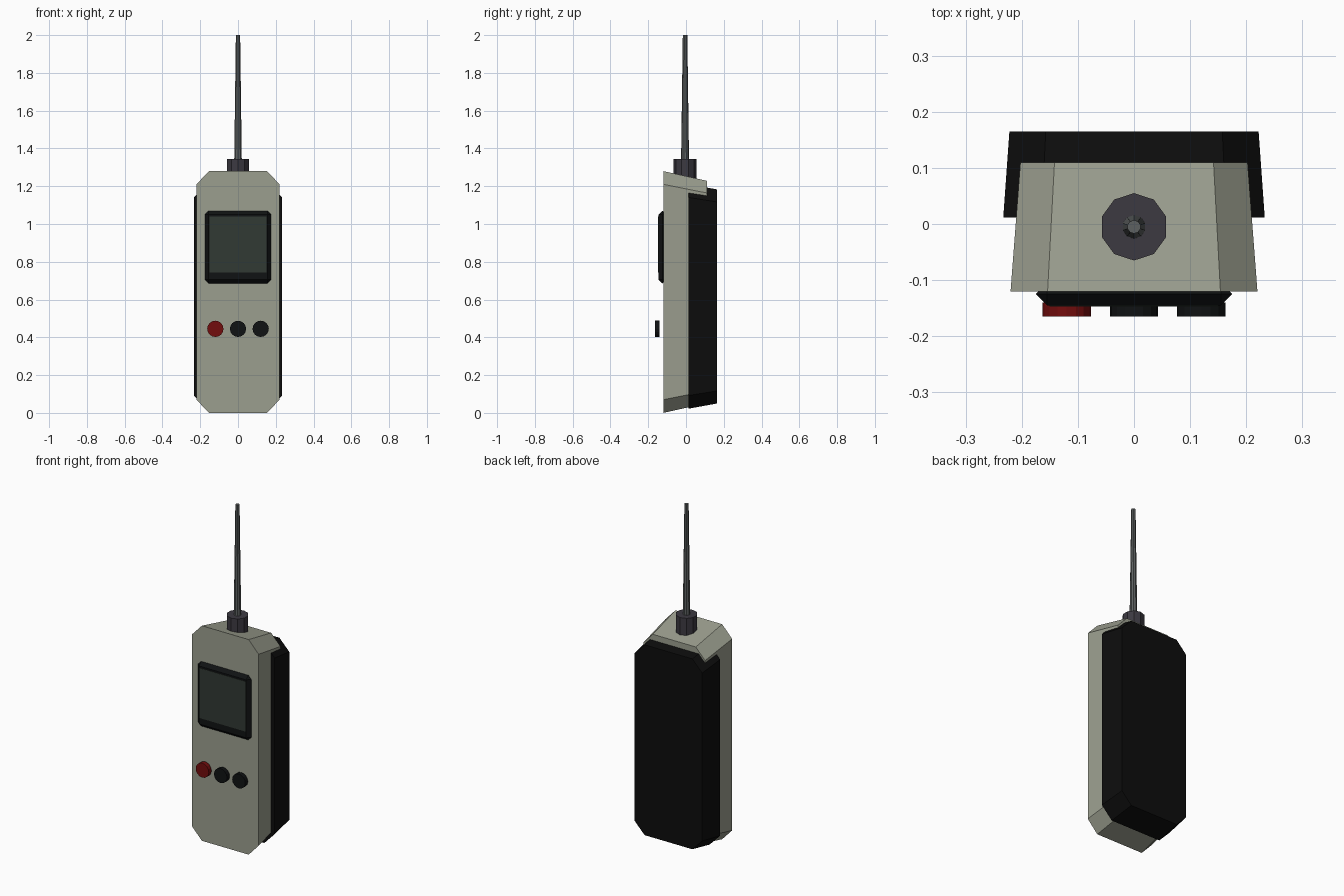
import bpy, bmesh, math
from mathutils import Matrix

if "Cube" in bpy.data.objects:
    bpy.data.objects.remove(bpy.data.objects["Cube"])


def material(name, r, g, b):
    m = bpy.data.materials.new(name)
    m.diffuse_color = (r, g, b, 1)
    m.use_nodes = True
    m.node_tree.nodes["Principled BSDF"].inputs["Base Color"].default_value = m.diffuse_color
    return m


CASE = material("case grey", 0.33, 0.345, 0.275)
SHELL = material("rubber black", 0.004, 0.004, 0.004)
BLACK = material("button black", 0.005, 0.006, 0.0065)
SCREEN = material("screen green", 0.031, 0.041, 0.033)
RED = material("button red", 0.17, 0.004, 0.004)
COLLAR = material("collar grey", 0.045, 0.041, 0.053)
ROD = material("rod grey", 0.11, 0.12, 0.12)


def finish(name, bm, mat):
    bmesh.ops.recalc_face_normals(bm, faces=bm.faces)
    me = bpy.data.meshes.new(name)
    bm.to_mesh(me)
    bm.free()
    me.materials.append(mat)
    ob = bpy.data.objects.new(name, me)
    bpy.context.collection.objects.link(ob)
    return ob


def tapered_octagon(name, hx, z0, z1, cut_x, cut_z, y0, y1, taper, mat):
    """Chamfered rectangle extruded along y, shrinking about its centre."""
    zc, hz = (z0 + z1) / 2, (z1 - z0) / 2
    quarter = [(hx, hz - cut_z), (hx - cut_x, hz)]
    outline = (quarter + [(-x, z) for x, z in quarter[::-1]]
               + [(-x, -z) for x, z in quarter] + [(x, -z) for x, z in quarter[::-1]])
    bm = bmesh.new()
    rings = [[bm.verts.new((x * s, y, zc + z * s)) for x, z in outline]
             for y, s in ((y0, 1), (y1, taper))]
    for ring in rings:
        bm.faces.new(ring)
    for i in range(8):
        j = (i + 1) % 8
        bm.faces.new((rings[0][i], rings[0][j], rings[1][j], rings[1][i]))
    return finish(name, bm, mat)


def box(name, x, y, z, mat, bevel=0):
    """Box from (min, max) ranges, with optional flat bevel."""
    bm = bmesh.new()
    bmesh.ops.create_cube(bm, size=1)
    for v in bm.verts:
        v.co = [r[0] if c < 0 else r[1] for r, c in zip((x, y, z), v.co)]
    if bevel:
        bmesh.ops.bevel(bm, geom=bm.edges[:], offset=bevel, segments=1,
                        affect='EDGES', profile=0.5)
    return finish(name, bm, mat)


def cone(name, sides, r0, r1, length, place, mat):
    bm = bmesh.new()
    bmesh.ops.create_cone(bm, cap_ends=True, segments=sides, radius1=r0,
                          radius2=r1, depth=length, matrix=place)
    return finish(name, bm, mat)


# Case and the rubber back shell
tapered_octagon("case", 0.22, 0, 1.28, 0.066, 0.07, -0.12, 0.11, 0.92, CASE)
tapered_octagon("back_shell", 0.233, 0.022, 1.211, 0.068, 0.07, 0.012, 0.165, 0.953, SHELL)

# Screen frame and display
box("screen_frame", (-0.175, 0.175), (-0.145, -0.105), (0.685, 1.07), BLACK, 0.02)
box("display", (-0.151, 0.151), (-0.147, -0.14), (0.742, 1.04), SCREEN)

# Three buttons, standing just clear of the case
for name, x, mat in (("left_button", -0.12, RED), ("middle_button", 0, BLACK),
                     ("right_button", 0.12, BLACK)):
    cone(name, 16, 0.043, 0.043, 0.025,
         Matrix.Translation((x, -0.152, 0.445)) @ Matrix.Rotation(math.pi / 2, 4, 'X'), mat)

# Antenna
cone("antenna_collar", 10, 0.06, 0.06, 0.145,
     Matrix.Translation((0, -0.005, 1.2725)), COLLAR)
cone("antenna_rod", 10, 0.021, 0.012, 0.66,
     Matrix.Translation((0, -0.005, 1.67)), ROD)
